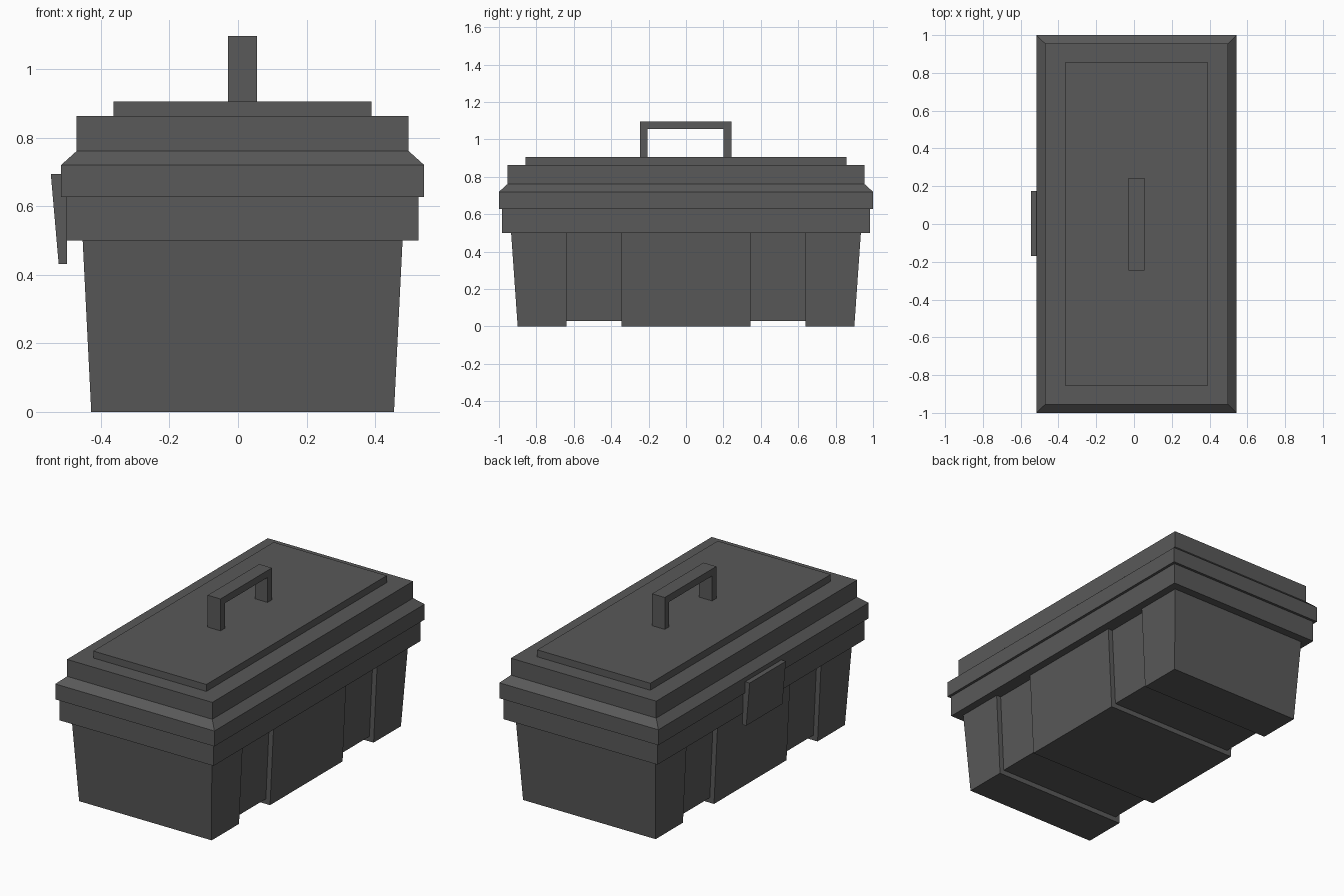
import bpy, bmesh

if "Cube" in bpy.data.objects:
    bpy.data.objects.remove(bpy.data.objects["Cube"])

CX = 0.0135  # box centre line; the latch makes the whole model lopsided in x
DARK = bpy.data.materials.new("dark_grey_plastic")
DARK.diffuse_color = (0.1, 0.1, 0.1, 1)
DARK.use_nodes = True
DARK.node_tree.nodes["Principled BSDF"].inputs["Base Color"].default_value = DARK.diffuse_color


def finish(name, bm):
    bmesh.ops.recalc_face_normals(bm, faces=bm.faces)
    me = bpy.data.meshes.new(name)
    bm.to_mesh(me)
    bm.free()
    me.materials.append(DARK)
    ob = bpy.data.objects.new(name, me)
    bpy.context.collection.objects.link(ob)
    return ob


def loft(name, rings):
    """Stack of rectangles, each (z, half width in x, y min, y max)."""
    bm = bmesh.new()
    loops = [[bm.verts.new((CX + s * hx, y, z)) for s, y in
              ((-1, y0), (1, y0), (1, y1), (-1, y1))] for z, hx, y0, y1 in rings]
    bm.faces.new(loops[0])
    bm.faces.new(loops[-1])
    for a, b in zip(loops, loops[1:]):
        for i in range(4):
            j = (i + 1) % 4
            bm.faces.new((a[i], a[j], b[j], b[i]))
    return finish(name, bm)


def prism(name, points, offset):
    """Extrude a closed 3D outline along an offset."""
    bm = bmesh.new()
    face = bm.faces.new([bm.verts.new(p) for p in points])
    new = bmesh.ops.extrude_face_region(bm, geom=[face], use_keep_orig=True)["geom"]
    bmesh.ops.translate(bm, vec=offset,
                        verts=[g for g in new if isinstance(g, bmesh.types.BMVert)])
    return finish(name, bm)


# Tapered tub: three full blocks with a recessed core showing in the grooves
BOT, TOP = 0.4415, 0.4665
loft("tub_middle", [(0, BOT, -0.345, 0.345), (0.5, TOP, -0.345, 0.345)])
loft("tub_front_end", [(0, BOT, -0.9, -0.64), (0.5, TOP, -0.935, -0.64)])
loft("tub_back_end", [(0, BOT, 0.64, 0.9), (0.5, TOP, 0.64, 0.935)])
for name, s in (("front_groove_core", -1), ("back_groove_core", 1)):
    y0, y1 = sorted((s * 0.345, s * 0.64))
    loft(name, [(0.03, BOT - 0.028, y0, y1), (0.5, TOP - 0.03, y0, y1)])

# Rim around the top of the tub
loft("tub_rim", [(0.5, 0.5135, -0.985, 0.985), (0.627, 0.5135, -0.985, 0.985)])

# Lid with a sloped shoulder
loft("lid", [(z, hx, -hy, hy) for z, hx, hy in
             ((0.627, 0.5295, 1.0), (0.72, 0.5295, 1.0),
              (0.761, 0.484, 0.955), (0.863, 0.484, 0.955))])
loft("lid_panel", [(0.863, 0.3765, -0.858, 0.858), (0.905, 0.3765, -0.858, 0.858)])

# Carry handle
handle = [(-0.247, 0.905), (-0.247, 1.097), (0.243, 1.097), (0.243, 0.905),
          (0.201, 0.905), (0.201, 1.055), (-0.206, 1.055), (-0.206, 0.905)]
prism("handle", [(-0.029, y, z) for y, z in handle], (0.085, 0, 0))

# Wedge-shaped latch on the left side
latch = [(-0.546, 0.694), (-0.51, 0.694), (-0.499, 0.627), (-0.499, 0.431), (-0.523, 0.431)]
prism("latch", [(x, -0.17, z) for x, z in latch], (0, 0.344, 0))
